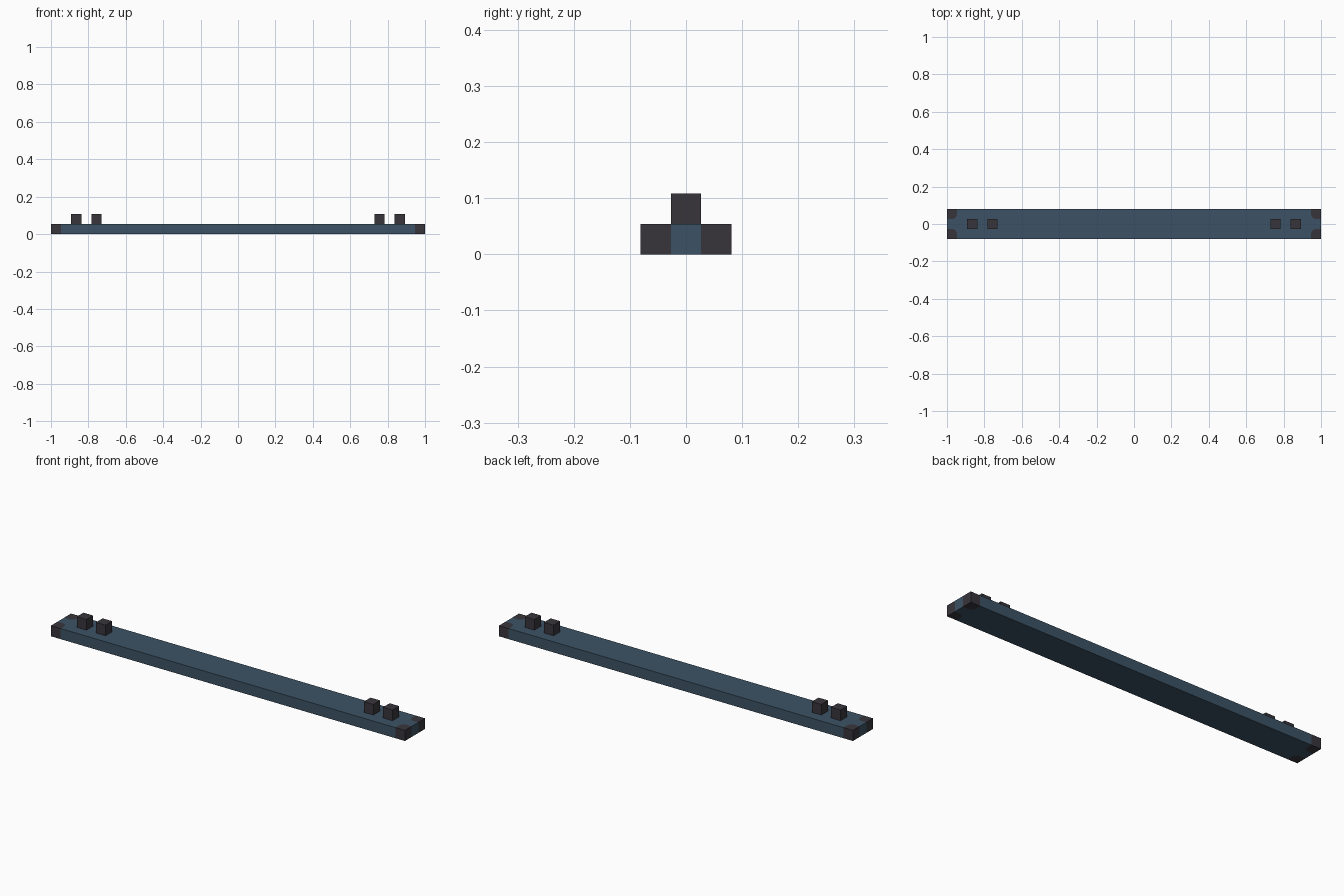
import bpy, bmesh, math

cube = bpy.data.objects.get("Cube")
if cube:
    bpy.data.objects.remove(cube, do_unlink=True)

U = 2 / 37            # one module: the plank is 37 x 3 x 1 modules
HX, HY = 1.0, 1.5 * U
R = 0.5 * U           # rounding of the corner caps' inner corner


def material(name, rgb):
    m = bpy.data.materials.new(name)
    m.use_nodes = True
    m.diffuse_color = (*rgb, 1)
    m.node_tree.nodes["Principled BSDF"].inputs["Base Color"].default_value = (*rgb, 1)
    return m


blue = material("slate blue", (0.046, 0.086, 0.130))
dark = material("charcoal", (0.040, 0.036, 0.044))


def prism(name, outline, z0, z1, mat):
    """Extrude a flat outline between two heights."""
    bm = bmesh.new()
    face = bm.faces.new([bm.verts.new((x, y, z0)) for x, y in outline])
    top = bmesh.ops.extrude_face_region(bm, geom=[face])["geom"]
    bmesh.ops.translate(bm, vec=(0, 0, z1 - z0),
                        verts=[g for g in top if isinstance(g, bmesh.types.BMVert)])
    bmesh.ops.recalc_face_normals(bm, faces=bm.faces[:])
    mesh = bpy.data.meshes.new(name)
    bm.to_mesh(mesh)
    bm.free()
    mesh.materials.append(mat)
    ob = bpy.data.objects.new(name, mesh)
    bpy.context.collection.objects.link(ob)
    return ob


def inner_edge(sx, sy):
    """Rounded boundary of a corner cap, from the end face to the long side."""
    cx, cy = HX - U + R, HY - U + R
    arc = [(cx - R * math.sin(a), cy - R * math.cos(a))
           for a in (i * math.pi / 12 for i in range(7))]
    pts = [(HX, HY - U)] + arc + [(HX - U, HY)]
    return [(sx * x, sy * y) for x, y in pts]


# Plank with its four corners cut out, going round counter-clockwise
outline = []
for sx, sy in ((1, 1), (-1, 1), (-1, -1), (1, -1)):
    edge = inner_edge(sx, sy)
    outline += edge if sx * sy > 0 else edge[::-1]
prism("plank", outline, 0, U, blue)

# Corner caps filling the cut-outs
for sx, side in ((1, "left"), (-1, "right")):
    for sy, end in ((-1, "front"), (1, "back")):
        prism(f"corner_cap_{end}_{side}", inner_edge(sx, sy) + [(sx * HX, sy * HY)],
              0, U, dark)

    # Two cube pegs near each end
    for place, units in (("inner", 14), ("outer", 16)):
        x, h = sx * units * U, U / 2
        prism(f"peg_{place}_{side}",
              [(x - h, -h), (x + h, -h), (x + h, h), (x - h, h)], U, 2 * U, dark)
